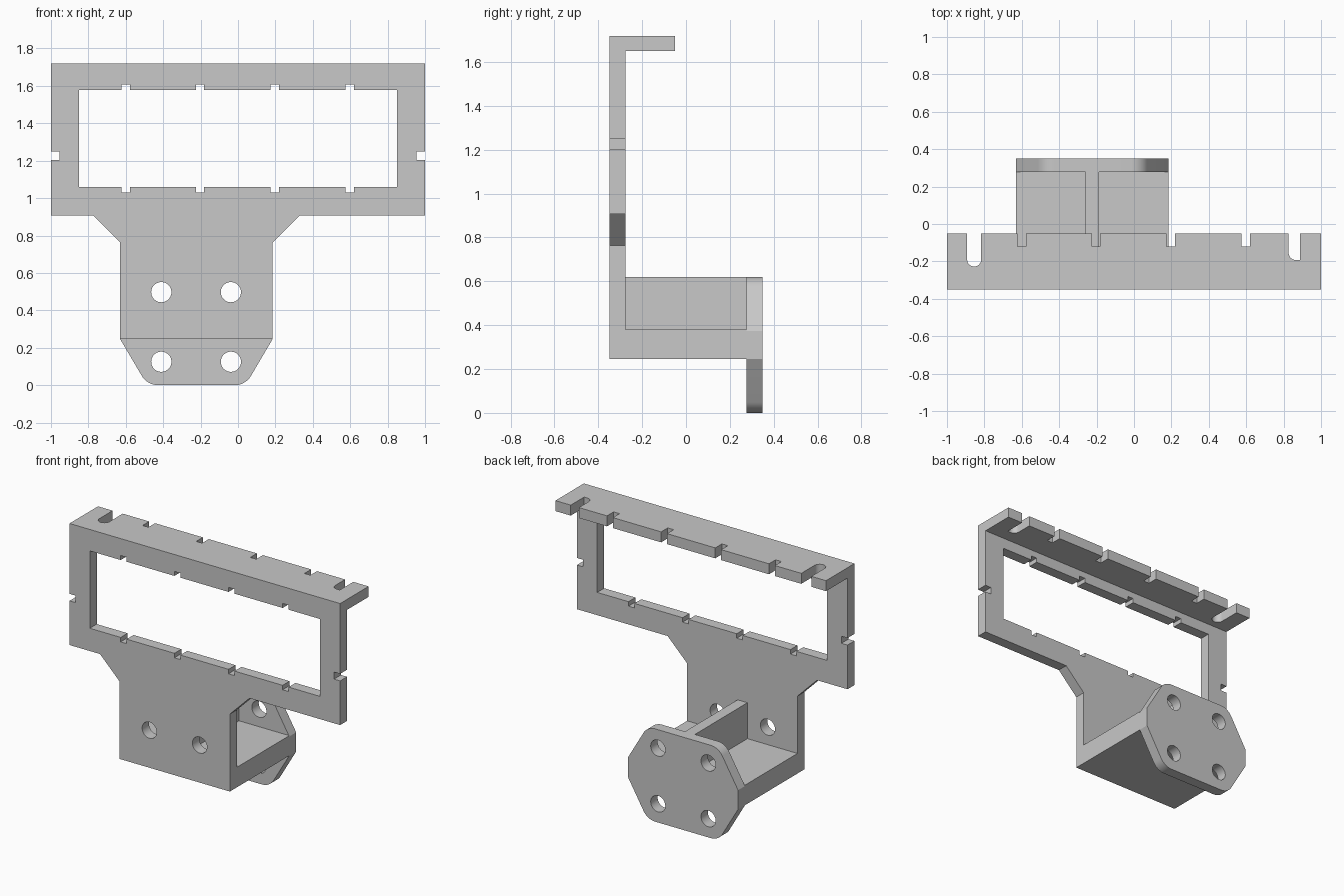
import bpy
import bmesh
from math import cos, sin, tan, pi
from mathutils import Vector

cube = bpy.data.objects.get("Cube")
if cube:
    bpy.data.objects.remove(cube, do_unlink=True)

grey = bpy.data.materials.new("plain grey")
grey.use_nodes = True
GREY = (0.58, 0.58, 0.58, 1)
grey.diffuse_color = GREY
grey.node_tree.nodes["Principled BSDF"].inputs["Base Color"].default_value = GREY


def rect(x0, x1, v0, v1):
    return [(x0, v0), (x1, v0), (x1, v1), (x0, v1)]


def arc(cx, cv, r, start, end, steps=16):
    return [(cx + r * cos(start + (end - start) * i / steps),
             cv + r * sin(start + (end - start) * i / steps)) for i in range(steps + 1)]


def circle(cx, cv, r):
    return arc(cx, cv, r, 0, 2 * pi, 40)[:-1]


def rounded(corner, before, after, r, steps=10):
    """Fillet one corner of a profile."""
    c = Vector(corner)
    a, b = (Vector(before) - c).normalized(), (Vector(after) - c).normalized()
    half = a.angle(b) / 2
    centre = c + (a + b).normalized() * (r / sin(half))
    p = (c + a * r / tan(half) - centre).normalized()
    q = (c + b * r / tan(half) - centre).normalized()
    return [tuple(centre + p.lerp(q, i / steps).normalized() * r) for i in range(steps + 1)]


def prism(name, profiles, axis, lo, hi):
    """Extrude closed profiles (x, z) along y, or (x, y) along z."""
    bm = bmesh.new()
    for pts in profiles:
        place = (lambda p, d: (p[0], d, p[1])) if axis == "y" else (lambda p, d: (p[0], p[1], d))
        face = bm.faces.new([bm.verts.new(place(p, lo)) for p in pts])
        made = bmesh.ops.extrude_face_region(bm, geom=[face])["geom"]
        shift = Vector((0, hi - lo, 0) if axis == "y" else (0, 0, hi - lo))
        bmesh.ops.translate(bm, vec=shift, verts=[g for g in made if isinstance(g, bmesh.types.BMVert)])
    bmesh.ops.recalc_face_normals(bm, faces=bm.faces)
    mesh = bpy.data.meshes.new(name)
    bm.to_mesh(mesh)
    bm.free()
    mesh.materials.append(grey)
    obj = bpy.data.objects.new(name, mesh)
    bpy.context.collection.objects.link(obj)
    return obj


def cut(obj, profiles, axis, lo, hi):
    """Subtract extruded profiles and discard the cutter."""
    cutter = prism("cutter", profiles, axis, lo, hi)
    cutter.hide_render = True
    mod = obj.modifiers.new("cut", "BOOLEAN")
    mod.operation, mod.solver, mod.object = "DIFFERENCE", "EXACT", cutter
    bpy.context.view_layer.objects.active = obj
    bpy.ops.object.modifier_apply(modifier=mod.name)
    bpy.data.objects.remove(cutter, do_unlink=True)


FRONT, INNER, REAR, BACK = -0.35, -0.277, 0.277, 0.35
LEFT, RIGHT = -0.63, 0.185
BASE, TOP = 0.246, 1.72
NOTCHES = (-0.6, -0.203, 0.197, 0.597)
HALF = 0.022
HOLES = (-0.41, -0.038)
HOLE_R = 0.054

# Front plate: wide frame with a tapered neck
front_plate = prism("front_plate", [[
    (LEFT, BASE), (RIGHT, BASE), (RIGHT, 0.763), (0.33, 0.908), (1, 0.908),
    (1, TOP), (-1, TOP), (-1, 0.908), (-0.775, 0.908), (LEFT, 0.763)]], "y", FRONT, INNER)
cut(front_plate, [rect(-0.85, 0.85, 1.06, 1.577)], "y", -0.5, 0)
cut(front_plate, [rect(x - HALF, x + HALF, 1.03, 1.607) for x in NOTCHES], "y", -0.5, 0)
cut(front_plate, [rect(-1.1, -0.955, 1.203, 1.25), rect(0.955, 1.1, 1.203, 1.25)], "y", -0.5, 0)
cut(front_plate, [circle(x, 0.497, HOLE_R) for x in HOLES], "y", -0.5, 0)

# Top shelf with notches and two end slots
top_shelf = prism("top_shelf", [rect(-1, 1, INNER, -0.05)], "z", 1.65, TOP)
round_slot = [(-0.817, 0.1), (-0.892, 0.1)] + arc(-0.8545, -0.19, 0.0375, pi, 2 * pi)
part_round_slot = [(0.887, 0.1), (0.827, 0.1)] + arc(0.864, -0.155, 0.037, pi, 1.5 * pi) + [(0.887, -0.192)]
cut(top_shelf, [rect(x - HALF, x + HALF, -0.12, 0.1) for x in NOTCHES]
    + [round_slot, part_round_slot], "z", 1.5, 1.9)

# Arm joining front plate to flange, with a central rib
arm_floor = prism("arm_floor", [rect(LEFT, RIGHT, BASE, 0.38)], "y", INNER, REAR)
centre_rib = prism("centre_rib", [rect(-0.26, -0.187, 0.38, 0.62)], "y", INNER, REAR)

# Rear mounting flange: octagon with rounded upper and lower corners
HIGH, INSET = 0.62, 0.145
sides = [(LEFT, BASE), (LEFT + INSET, 0), (RIGHT - INSET, 0), (RIGHT, BASE),
         (RIGHT, HIGH - BASE), (RIGHT - INSET, HIGH), (LEFT + INSET, HIGH), (LEFT, HIGH - BASE)]
outline = []
for i, p in enumerate(sides):
    if p[1] in (0, HIGH):
        outline += rounded(p, sides[i - 1], sides[(i + 1) % len(sides)], 0.1)
    else:
        outline.append(p)
rear_flange = prism("rear_flange", [outline], "y", REAR, BACK)
cut(rear_flange, [circle(x, z, HOLE_R) for x in HOLES for z in (0.125, 0.497)], "y", 0.2, 0.5)

# Smooth the round walls while keeping hard edges
bpy.ops.object.select_all(action="DESELECT")
for part in (front_plate, top_shelf, arm_floor, centre_rib, rear_flange):
    part.select_set(True)
bpy.context.view_layer.objects.active = front_plate
bpy.ops.object.shade_smooth_by_angle(angle=pi / 9)
